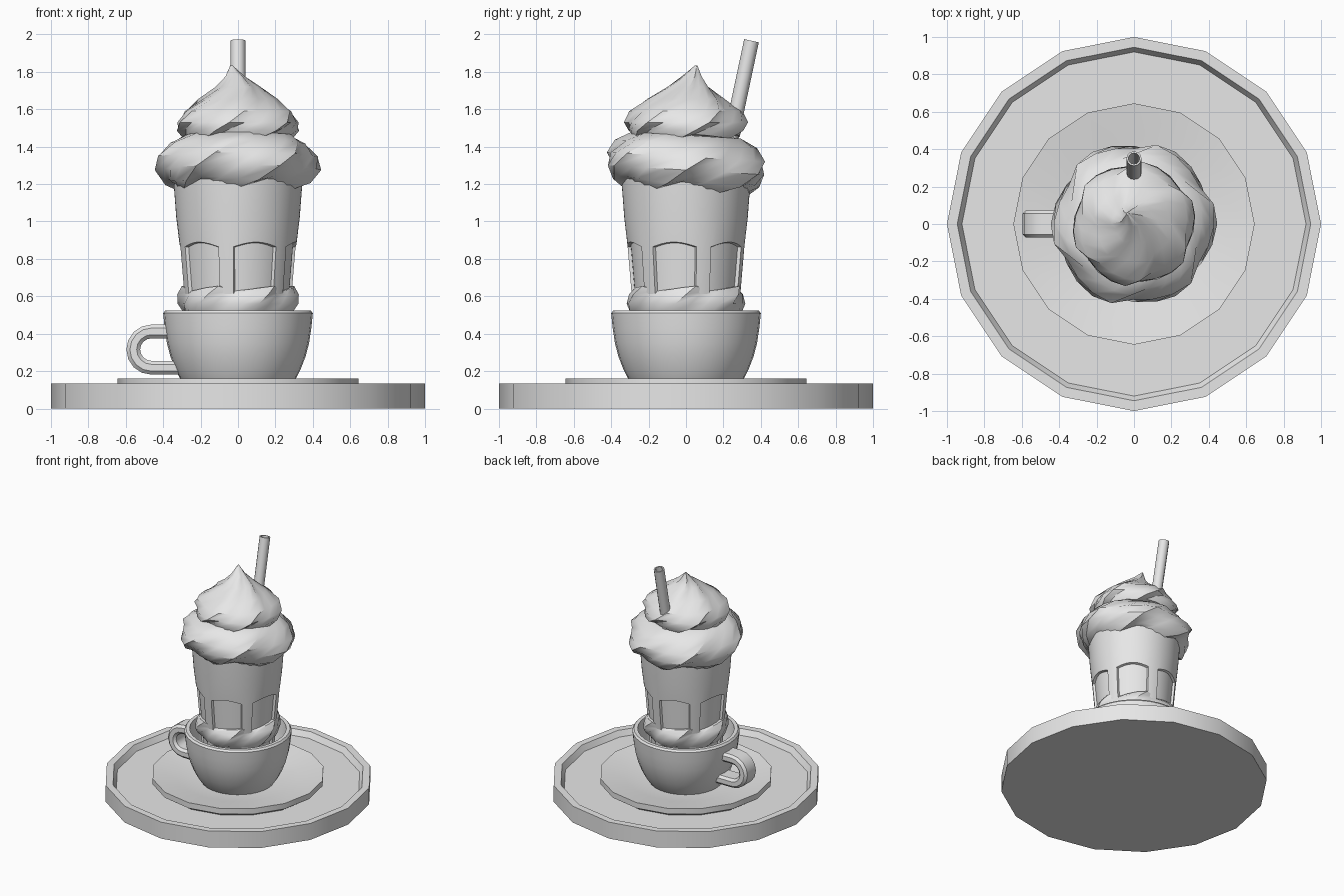
import bpy, bmesh
from math import radians, sin, cos, pi, tau
from mathutils import Vector

cube = bpy.data.objects.get("Cube")
if cube:
    bpy.data.objects.remove(cube, do_unlink=True)

grey = bpy.data.materials.new("light grey")
grey.use_nodes = True
grey.diffuse_color = (0.8, 0.8, 0.8, 1)
grey.node_tree.nodes["Principled BSDF"].inputs["Base Color"].default_value = (0.8, 0.8, 0.8, 1)


def finish(name, bm, angle=30):
    """Turn a bmesh into a shaded object."""
    bmesh.ops.recalc_face_normals(bm, faces=bm.faces)
    mesh = bpy.data.meshes.new(name)
    bm.to_mesh(mesh)
    bm.free()
    mesh.materials.append(grey)
    obj = bpy.data.objects.new(name, mesh)
    bpy.context.collection.objects.link(obj)
    bpy.ops.object.select_all(action='DESELECT')
    obj.select_set(True)
    bpy.context.view_layer.objects.active = obj
    bpy.ops.object.shade_smooth_by_angle(angle=radians(angle))
    return obj


def loft(bm, rings, capped=True):
    """Bridge closed rings of points; returns one list of faces per band."""
    loops = [[bm.verts.new(p) for p in ring] for ring in rings]
    bands = []
    for a, b in zip(loops, loops[1:]):
        n = len(a)
        bands.append([bm.faces.new((a[i], a[(i + 1) % n], b[(i + 1) % n], b[i]))
                      for i in range(n)])
    if capped:
        bm.faces.new(loops[0])
        bm.faces.new(loops[-1])
    return bands


def circle(r, z, n, start=0.0):
    return [(r * cos(start + tau * i / n), r * sin(start + tau * i / n), z) for i in range(n)]


def lathe(name, profile, n, angle=30):
    bm = bmesh.new()
    loft(bm, [circle(r, z, n) for r, z in profile])
    return finish(name, bm, angle)


# Tray and saucer
lathe("tray", [(1, 0), (1, .135), (.945, .135), (.92, .09)], 16)
lathe("saucer", [(.6, .085), (.645, .115), (.645, .16), (.45, .13), (.3, .105)], 16)

# Cup with a hollow inside
lathe("cup", [(.27, .1), (.305, .15), (.335, .21), (.362, .28), (.38, .35), (.392, .43),
              (.4, .51), (.388, .525), (.36, .525), (.35, .43), (.33, .3), (.28, .2)], 32)

# Cup handle: chamfered section swept along a C
path = [(Vector((-.37, 0, .412)), Vector((0, 0, 1)))]
for k in range(9):
    a = pi / 2 + pi * k / 8
    out = Vector((cos(a), 0, sin(a)))
    path.append((Vector((-.463, 0, .315)) + out * .097, out))
path.append((Vector((-.315, 0, .218)), Vector((0, 0, -1))))
section = [(-.055, -.037), (.055, -.037), (.073, -.018), (.073, .018),
           (.055, .037), (-.055, .037), (-.073, .018), (-.073, -.018)]
bm = bmesh.new()
loft(bm, [[c + out * v + Vector((0, u, 0)) for u, v in section] for c, out in path])
finish("cup_handle", bm)

# Tall glass with six recessed arched panels
SEG, WIDE = 12, 9
start = radians(-94.5)


def arch_ring(r, z, rise):
    ring = circle(r, z, SEG * 6, start)
    lift = [rise * sin(pi * min(i % SEG, WIDE) / WIDE) for i in range(SEG * 6)]
    return [(x, y, h + d) for (x, y, h), d in zip(ring, lift)]


bm = bmesh.new()
bands = loft(bm, [circle(.25, .19, SEG * 6, start), circle(.265, .3, SEG * 6, start),
                  arch_ring(.313, .865, .025), circle(.33, 1.02, SEG * 6, start),
                  circle(.346, 1.23, SEG * 6, start)])
bmesh.ops.recalc_face_normals(bm, faces=bm.faces)
panels = [f for i, f in enumerate(bands[1]) if i % SEG < WIDE]
bmesh.ops.inset_region(bm, faces=panels, thickness=.006, depth=-.018, use_even_offset=True)
finish("glass", bm)

# Whipped cream: twisted rings with six ridges, each ridge falling off to one side
RIDGE = (1, .3, .5, .78)


def cream(name, rows, turn=0, twist=0, tilt=0):
    """Rows are (radius, z, ridge depth, scallop, shift x, shift y)."""
    bm = bmesh.new()
    rings = []
    for k, (r, z, depth, scallop, dx, dy) in enumerate(rows):
        ring = []
        for i in range(24):
            a = radians(turn + twist * k) + tau * i / 24
            low = 1 - RIDGE[i % 4]
            x, y = (r - depth * low) * cos(a) + dx, (r - depth * low) * sin(a) + dy
            ring.append((x, y, z + scallop * low - tilt * y))
        rings.append(ring)
    loft(bm, rings)
    finish(name, bm, 38)


cream("cream_lower_tier", [
    (.26, 1.21, 0, 0, 0, 0), (.34, 1.165, .02, .05, 0, 0), (.4, 1.2, .04, .03, 0, 0),
    (.445, 1.275, .055, 0, 0, 0), (.44, 1.345, .05, 0, 0, 0), (.38, 1.415, .04, 0, 0, 0),
    (.3, 1.46, .02, 0, 0, 0), (.2, 1.47, 0, 0, 0, 0)], turn=-42, twist=14, tilt=.06)

cream("cream_upper_tier", [
    (.2, 1.45, 0, 0, 0, 0), (.295, 1.445, .02, .03, 0, 0), (.33, 1.485, .04, .02, 0, 0),
    (.335, 1.53, .04, 0, 0, 0), (.305, 1.59, .04, 0, 0, 0), (.215, 1.655, .035, 0, 0, 0),
    (.12, 1.72, .025, 0, 0, .01), (.055, 1.775, .012, 0, -.015, .03),
    (.006, 1.835, 0, 0, -.035, .055)], turn=-20, twist=14)

# Cream collar showing through the lower panels
cream("cream_collar", [
    (.25, .45, 0, 0, 0, 0), (.3, .5, .03, 0, 0, 0), (.328, .56, .045, 0, 0, 0),
    (.325, .61, .045, 0, 0, 0), (.305, .655, .035, -.04, 0, 0), (.22, .65, 0, 0, 0, 0)],
    turn=-30, twist=10)

# Straw: open hollow tube leaning back
bm = bmesh.new()
tube = [(.03, -.25), (.04, -.25), (.04, .4), (.03, .4), (.03, -.25)]
loft(bm, [circle(r, z, 12) for r, z in tube], capped=False)
bmesh.ops.remove_doubles(bm, verts=bm.verts, dist=.0005)
straw = finish("straw", bm)
straw.location = (0, .267, 1.575)
straw.rotation_euler = (radians(-12), 0, 0)
